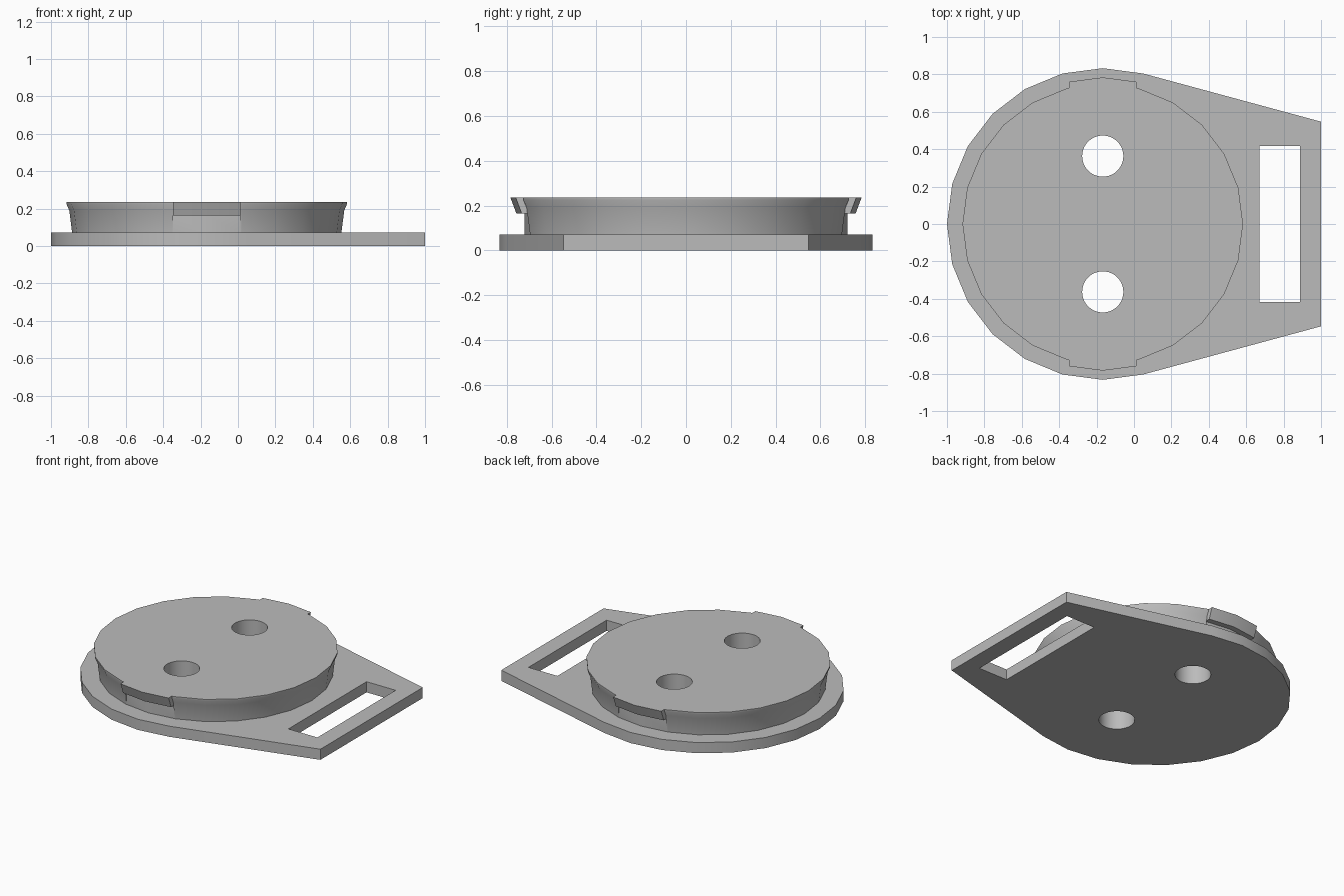
import bpy, bmesh
from math import sin, cos, pi, radians

if "Cube" in bpy.data.objects:
    bpy.data.objects.remove(bpy.data.objects["Cube"])

CX = -0.167          # centre of the round part
PLATE, TOP = 0.072, 0.236
TAB_HALF = 0.18

grey = bpy.data.materials.new("plain grey")
grey.use_nodes = True
colour = (0.5, 0.5, 0.5, 1)
grey.diffuse_color = colour
grey.node_tree.nodes["Principled BSDF"].inputs["Base Color"].default_value = colour


def finish(name, bm, helper=False):
    bmesh.ops.recalc_face_normals(bm, faces=bm.faces)
    mesh = bpy.data.meshes.new(name)
    bm.to_mesh(mesh)
    bm.free()
    mesh.materials.append(grey)
    ob = bpy.data.objects.new(name, mesh)
    bpy.context.collection.objects.link(ob)
    ob.hide_render = helper
    return ob


def loft(name, rings, helper=False):
    """Solid through stacked rings of points, capped at both ends."""
    bm = bmesh.new()
    loops = [[bm.verts.new(p) for p in ring] for ring in rings]
    n = len(loops[0])
    for a, b in zip(loops, loops[1:]):
        for i in range(n):
            j = (i + 1) % n
            bm.faces.new((a[i], a[j], b[j], b[i]))
    bm.faces.new(loops[0][::-1])
    bm.faces.new(loops[-1])
    return finish(name, bm, helper)


def circle(r, z, n=24, y=0):
    return [(CX + r * cos(2 * pi * i / n), y + r * sin(2 * pi * i / n), z) for i in range(n)]


def box(name, x0, x1, y0, y1, z0, z1):
    ring = [(x0, y0), (x1, y0), (x1, y1), (x0, y1)]
    return loft(name, [[(x, y, z) for x, y in ring] for z in (z0, z1)], True)


def boolean(target, tool, operation):
    mod = target.modifiers.new("cut", "BOOLEAN")
    mod.operation, mod.solver, mod.object = operation, "EXACT", tool
    bpy.context.view_layer.objects.active = target
    bpy.ops.object.modifier_apply(modifier=mod.name)
    bpy.data.objects.remove(tool)


# Base plate: round on one side, tapering to a straight strap end
outline = [(x, y) for x, y, z in circle(0.833, 0) if x < 0.06]
outline += [(1, -0.547), (1, 0.547)]
plate = loft("base_plate", [[(x, y, z) for x, y in outline] for z in (0, PLATE)])
boolean(plate, box("strap_slot", 0.67, 0.887, -0.418, 0.418, -0.1, 0.2), "DIFFERENCE")

# Flared disc, with the flare removed where the two tabs sit
disc = loft("flared_disc", [circle(r, z) for r, z in
            ((0.72, PLATE - 0.02), (0.72, PLATE), (0.735, 0.19), (0.75, 0.225), (0.75, TOP))])
for side in (-1, 1):
    y0, y1 = sorted((side * 0.5, side))
    boolean(disc, box("tab_gap", CX - TAB_HALF, CX + TAB_HALF, y0, y1, 0, 0.5), "DIFFERENCE")
boolean(disc, loft("core", [circle(0.72, z) for z in (PLATE - 0.02, TOP)], True), "UNION")

# Locking tabs: slices of a wider leaning ring
for side in (-1, 1):
    tab = loft("locking_tab", [circle(0.757, 0.164), circle(0.784, TOP)], True)
    y0, y1 = sorted((side * 0.6, side))
    boolean(tab, box("tab_slice", CX - TAB_HALF, CX + TAB_HALF, y0, y1, 0, 0.5), "INTERSECT")
    boolean(disc, tab, "UNION")
boolean(plate, disc, "UNION")

# Two round holes right through
for y in (-0.363, 0.363):
    hole = loft("hole_cutter", [circle(0.11, z, 48, y) for z in (-0.1, 0.5)], True)
    boolean(plate, hole, "DIFFERENCE")

plate.name = "strap_plate_with_disc"
bpy.ops.object.select_all(action="DESELECT")
plate.select_set(True)
bpy.context.view_layer.objects.active = plate
bpy.ops.object.shade_smooth_by_angle(angle=radians(30))
